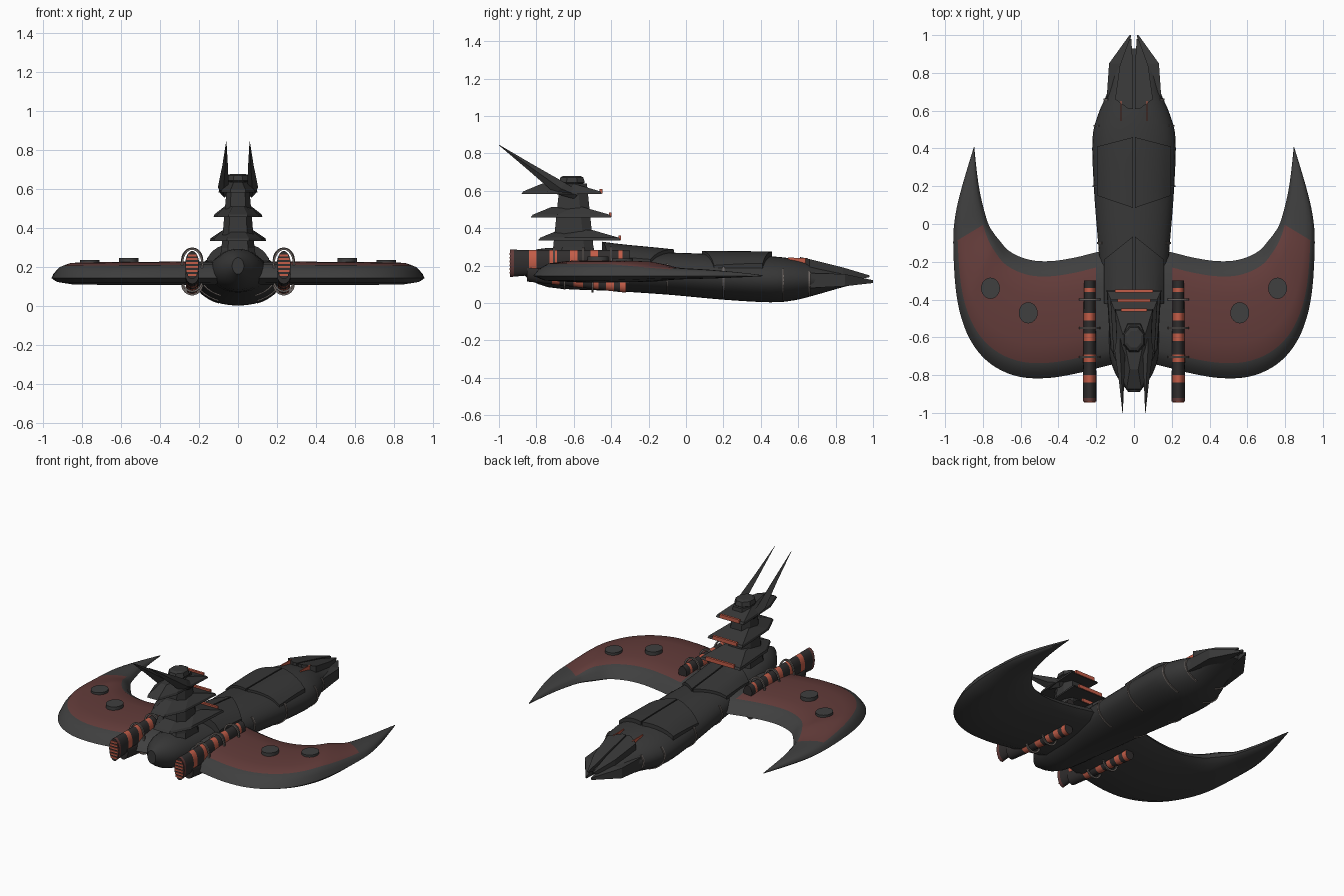
import bpy, bmesh, math
from mathutils import Vector

if "Cube" in bpy.data.objects:
    bpy.data.objects.remove(bpy.data.objects["Cube"])


def mat(name, r, g, b):
    m = bpy.data.materials.new(name)
    m.diffuse_color = (r, g, b, 1)
    m.use_nodes = True
    m.node_tree.nodes["Principled BSDF"].inputs["Base Color"].default_value = m.diffuse_color
    return m


HULL = mat("hull charcoal", .038, .038, .038)
RIM = mat("wing rim grey", .05, .05, .05)
RED = mat("dull red", .125, .045, .042)
GLOW = mat("orange red", .55, .11, .065)
PIPE = mat("pipe black", .03, .027, .027)
RING = mat("ring grey", .15, .13, .12)


def make(name, bm, mats, mirror=False, smooth=None):
    bmesh.ops.recalc_face_normals(bm, faces=bm.faces)
    me = bpy.data.meshes.new(name)
    bm.to_mesh(me)
    bm.free()
    ob = bpy.data.objects.new(name, me)
    bpy.context.collection.objects.link(ob)
    for m in mats:
        me.materials.append(m)
    if mirror:
        ob.modifiers.new("mirror", 'MIRROR')
    if smooth:
        bpy.ops.object.select_all(action='DESELECT')
        ob.select_set(True)
        bpy.context.view_layer.objects.active = ob
        bpy.ops.object.shade_smooth_by_angle(angle=math.radians(smooth))
    return ob


def loft(name, rings, mats, mirror=False, smooth=None, rule=None):
    """Skin closed rings; rule(ring, side) picks the material."""
    bm = bmesh.new()
    vs = [[bm.verts.new(p) for p in r] for r in rings]
    n = len(rings[0])
    for i in range(len(vs) - 1):
        for j in range(n):
            k = (j + 1) % n
            f = bm.faces.new((vs[i][j], vs[i][k], vs[i + 1][k], vs[i + 1][j]))
            if rule:
                f.material_index = rule(i, j)
    bm.faces.new(vs[0])
    f = bm.faces.new(vs[-1])
    return make(name, bm, mats, mirror, smooth)


def spline(rows, steps):
    """Catmull-Rom through rows of numbers."""
    out = []
    for i in range(len(rows) - 1):
        q = [Vector(rows[max(0, min(len(rows) - 1, i + d))]) for d in (-1, 0, 1, 2)]
        for s in range(steps):
            t = s / steps
            out.append(.5 * (2 * q[1] + (q[2] - q[0]) * t + (2 * q[0] - 5 * q[1] + 4 * q[2] - q[3]) * t * t
                             + (3 * q[1] - q[0] - 3 * q[2] + q[3]) * t ** 3))
    return out + [Vector(rows[-1])]


def ellipse(x, y, z, rx, rz, n=24, a0=0, a1=2 * math.pi):
    return [(x + rx * math.cos(a0 + (a1 - a0) * k / n), y, z + rz * math.sin(a0 + (a1 - a0) * k / n))
            for k in range(n)]


def boxes(name, secs, mats, mirror=True):
    """Loft of rectangles (y, x0, x1, z0, z1)."""
    return loft(name, [[(a, y, c), (b, y, c), (b, y, d), (a, y, d)] for y, a, b, c, d in secs], mats, mirror)


# Hull: (y, half width, bottom, top)
SEC = [(-.89, .03, .165, .25), (-.74, .12, .085, .295), (-.4, .165, .065, .275), (-.1, .19, .045, .27),
       (.2, .213, .018, .26), (.45, .22, .004, .25), (.58, .19, .015, .235), (.7, .14, .045, .205),
       (.84, .11, .085, .165), (.93, .04, .105, .145)]
FINE = spline([(*s,) [:3] for s in SEC], 4)
TOPS = spline([(s[0], s[3], 0) for s in SEC], 4)
FINE = [(f[0], f[1], f[2], t[1]) for f, t in zip(FINE, TOPS)]
loft("hull", [ellipse(0, y, (a + b) / 2, w, (b - a) / 2, 32) for y, w, a, b in FINE], [HULL], smooth=35)


def hull_at(y):
    for p, q in zip(FINE, FINE[1:]):
        if p[0] <= y <= q[0]:
            t = (y - p[0]) / (q[0] - p[0])
            return [u + (v - u) * t for u, v in zip(p, q)][1:]
    return FINE[-1][1:]


def hull_top(x, y):
    w, a, b = hull_at(y)
    return (a + b) / 2 + (b - a) / 2 * math.sqrt(max(0, 1 - (x / w) ** 2))


# Armour plates on the back of the hull, split by a centre slit
def armour(name, inner, outer, x1, lift0, lift1):
    bm = bmesh.new()
    n = 6
    g = []
    for i in range(n + 1):
        row = []
        for j in range(n + 1):
            u, t = j / n, i / n
            y0, y1 = inner[0] + (outer[0] - inner[0]) * u, inner[1] + (outer[1] - inner[1]) * u
            x, y = .004 + (x1 - .004) * u, y0 + (y1 - y0) * t
            row.append(bm.verts.new((x, y, hull_top(x, y) + lift0 + (lift1 - lift0) * t)))
        g.append(row)
    for i in range(n):
        for j in range(n):
            bm.faces.new((g[i][j], g[i][j + 1], g[i + 1][j + 1], g[i + 1][j]))
    ret = bmesh.ops.extrude_face_region(bm, geom=bm.faces[:])
    for v in [v for v in ret["geom"] if isinstance(v, bmesh.types.BMVert)]:
        v.co.z -= .06
    make(name, bm, [HULL], True, 30)


armour("rear_armour", (-.45, -.065), (-.42, -.19), .16, .05, .018)
armour("middle_armour", (.085, .46), (.15, .41), .195, .015, .025)

# Split nose: upper beak and lower cheeks
boxes("nose_beak", [(.61, .004, .03, .15, .246), (.66, .004, .1, .12, .235), (.84, .006, .075, .11, .19),
                    (.98, .014, .024, .138, .148)], [HULL])
boxes("nose_cheek", [(.66, .08, .145, .08, .16), (.85, .03, .132, .09, .155), (1.0, .016, .024, .107, .122)], [HULL])
boxes("nose_light", [(.545, .066, .071, .2, .243), (.65, .066, .071, .2, .24)], [GLOW])

# Ribs on the hull flanks
for k, y in enumerate((-.1, .2, .52, .66)):
    w, a, b = hull_at(y)
    arcs = [[ellipse(0, yy, (a + b) / 2, w + d, (b - a) / 2 + d, 12, -1.1, .65) for yy, d in
             ((y - .005, -.01), (y - .005, .006), (y + .005, .006), (y + .005, -.01))]][0]
    loft("hull_rib_%d" % k, list(zip(*arcs)), [RING], True)

# Crescent wings: leading x, y and trailing x, y stations
WING = [(.08, -.13, .08, -.735), (.2, -.15, .2, -.765), (.3, -.175, .3, -.79), (.42, -.195, .45, -.815),
        (.52, -.195, .6, -.81), (.6, -.175, .73, -.76), (.665, -.14, .83, -.67), (.71, -.09, .90, -.54),
        (.745, -.045, .942, -.36), (.775, .01, .957, -.1), (.81, .14, .945, .05), (.83, .26, .91, .2),
        (.846, .41, .85, .4)]
# (fraction across, share of height) round the section, top first
PROF = [(0, 0), (.06, .5), (.13, .8), (.3, .96), (.5, 1), (.7, .96), (.87, .8), (.95, .45), (1, 0),
        (.9, -.3), (.6, -.42), (.35, -.42), (.1, -.3)]
rings = []
for a, b, c, d in spline(WING, 4):
    chord = math.hypot(c - a, d - b)
    h = .088 * min(1, (chord / .45)) ** .8 * (1 - .12 * a)
    rings.append([(a + (c - a) * s, b + (d - b) * s, .145 + h * k) for s, k in PROF])
loft("wing", rings, [RIM, RED], True, 40, lambda i, j: int(3 < i < 36 and 2 <= j <= 5))

# Round hatches on the wings
for k, (x, y, z) in enumerate(((.56, -.47, .222), (.76, -.34, .212))):
    loft("wing_hatch_%d" % k, [[(x + .05 * math.cos(t * math.pi / 12), y + .056 * math.sin(t * math.pi / 12), zz)
                               for t in range(24)] for zz in (z - .04, z + .027)], [RIM], True, 30)


# Banded engine pipes, upper and lower
def pipe(name, y0, y1, z0, z1, r0, r1, bands):
    n = 64
    rs = []
    for i in range(n + 1):
        t = i / n
        rz = r0 + (r1 - r0) * t
        rs.append(ellipse(.235, y0 + (y1 - y0) * t, z0 + (z1 - z0) * t, .036 - .006 * t, rz, 20))

    def rule(i, j):
        y = y0 + (y1 - y0) * (i + .5) / n
        return 2 if y < -.92 else int(any(a < y < b for a, b in bands))
    loft(name, rs, [PIPE, GLOW, RED], True, 40, rule)


pipe("upper_engine", -.94, -.3, .212, .24, .073, .042,
     ((-.845, -.795), (-.73, -.685), (-.625, -.575), (-.51, -.475), (-.36, -.34)))
pipe("lower_engine", -.85, -.32, .165, .09, .05, .035, ((-.72, -.68), (-.6, -.55), (-.5, -.47), (-.43, -.39), (-.35, -.32)))

# Glowing nozzles in the engine mouths
for k in range(6):
    z = .162 + .02 * k
    w = .031 * math.sqrt(1 - ((z - .212) / .073) ** 2)
    boxes("engine_nozzle_%d" % k, [(-.945, .235 - w, .235 + w, z - .005, z + .005),
                                   (-.93, .235 - w, .235 + w, z - .005, z + .005)], [GLOW])

# Grey clamp rings round the pipes
for k, (y, z, rz) in enumerate(((-.705, .215, .08), (-.55, .225, .07), (-.4, .237, .06),
                                (-.65, .137, .06), (-.5, .116, .055))):
    r = [ellipse(.235, y + dy, z, .052 + d, rz + d, 24) for dy, d in
         ((-.005, -.005), (-.005, .005), (.005, .005), (.005, -.005))]
    ring = [list(c) for c in zip(*r)]
    loft("engine_clamp_%d" % k, ring + [ring[0]], [RING], True)

# Tower column
loft("tower", [[(sx * w * f, y, z) for sx, f, y in
                ((-1, .6, y0), (1, .6, y0), (1, 1, y0 + .05), (1, 1, y1 - .05), (1, .6, y1), (-1, .6, y1),
                 (-1, 1, y1 - .05), (-1, 1, y0 + .05))]
               for z, w, y0, y1 in ((.2, .1, -.74, -.47), (.3, .085, -.71, -.495), (.64, .055, -.675, -.53))], [HULL])

# Tower decks with lit front edges
for k, (z, w, y0, y1) in enumerate(((.335, .145, -.79, -.35), (.458, .125, -.83, -.4), (.583, .1, -.88, -.45))):
    def deck(zz, f, a, b):
        return [(-w * f, b, zz), (w * f, b, zz), (w * f * .86, a + .13, zz), (w * f * .4, a, zz),
                (-w * f * .4, a, zz), (-w * f * .86, a + .13, zz)]
    loft("tower_deck_%d" % k, [deck(z, 1, y0, y1), deck(z + .014, .97, y0 + .01, y1 - .008),
                               deck(z + .055, .55, y0 + .11, y1 - .15)], [HULL])
    boxes("deck_lights_%d" % k, [(y1 - .012, -w * .7, w * .7, z + .003, z + .026),
                                 (y1 + .003, -w * .7, w * .7, z + .003, z + .026)], [GLOW], False)

# Tower cap
loft("tower_cap", [[(r * math.cos(t * math.pi / 4 + .39), -.61 + r * 1.2 * math.sin(t * math.pi / 4 + .39), z)
                   for t in range(8)] for z, r in ((.63, .045), (.645, .062), (.672, .055), (.68, .04))], [HULL])

# Swept horns behind the tower
loft("horn", [[(x + r, y, z), (x, y + r, z + r), (x - r, y, z), (x, y - r, z - r)] for x, y, z, r in
              ((.07, -.58, .575, .018), (.075, -.67, .612, .028), (.066, -.83, .725, .014), (.06, -1.0, .845, .001))],
     [HULL], True)
